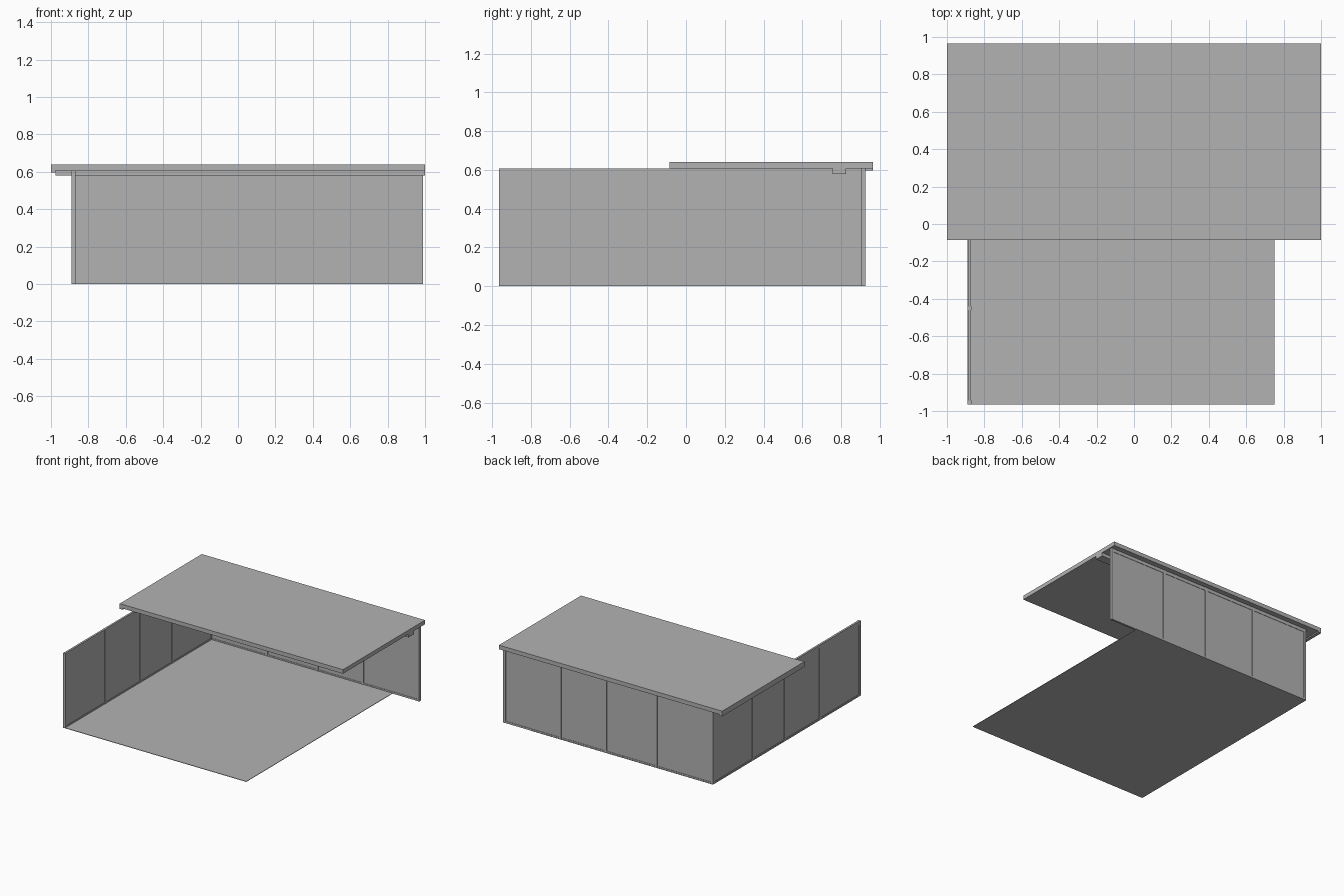
import bpy

cube = bpy.data.objects.get("Cube")
if cube:
    bpy.data.objects.remove(cube, do_unlink=True)

grey = bpy.data.materials.new("plain_grey")
grey.use_nodes = True
COLOUR = (0.45, 0.45, 0.45, 1)
grey.diffuse_color = COLOUR
grey.node_tree.nodes["Principled BSDF"].inputs["Base Color"].default_value = COLOUR


def box(name, x, y, z):
    """Box spanning the (low, high) pairs x, y and z."""
    spans = (x, y, z)
    bpy.ops.mesh.primitive_cube_add(size=1, location=[sum(s) / 2 for s in spans])
    ob = bpy.context.object
    ob.name = name
    ob.scale = [s[1] - s[0] for s in spans]
    bpy.ops.object.transform_apply(location=False, rotation=False, scale=True)
    ob.data.materials.append(grey)
    return ob


WALL_TOP, RAIL_LOW, RAIL_HIGH = 0.607, 0.015, 0.58


def framed_wall(name, along, centre, ends, posts):
    """Thin panel with rails and posts, running along x or y."""
    def piece(part, run, half, z):
        across = (centre - half, centre + half)
        x, y = (run, across) if along == "x" else (across, run)
        box(f"{name}_{part}", x, y, z)

    piece("panel", ends, 0.005, (0, WALL_TOP))
    piece("bottom_rail", ends, 0.008, (0, RAIL_LOW))
    piece("top_rail", ends, 0.008, (RAIL_HIGH, WALL_TOP))
    for i, p in enumerate(posts):
        piece(f"post_{i + 1}", (p - 0.01, p + 0.01), 0.01, (0, WALL_TOP))


# Floor sheet
box("floor", (-0.89, 0.75), (-0.965, 0.925), (0, 0.004))

# Side and back walls
framed_wall("side_wall", "y", -0.88, (-0.965, 0.925), (-0.955, -0.45, 0, 0.41, 0.915))
framed_wall("back_wall", "x", 0.915, (-0.89, 0.99), (-0.88, -0.38, 0.075, 0.48, 0.98))

# Overhanging roof with its edge lip and cross beam
box("roof", (-1, 1), (-0.085, 0.965), (WALL_TOP, 0.64))
box("roof_lip", (-1, -0.975), (-0.085, 0.965), (0.597, WALL_TOP))
box("roof_beam", (-0.975, 1), (0.755, 0.825), (0.58, WALL_TOP))
